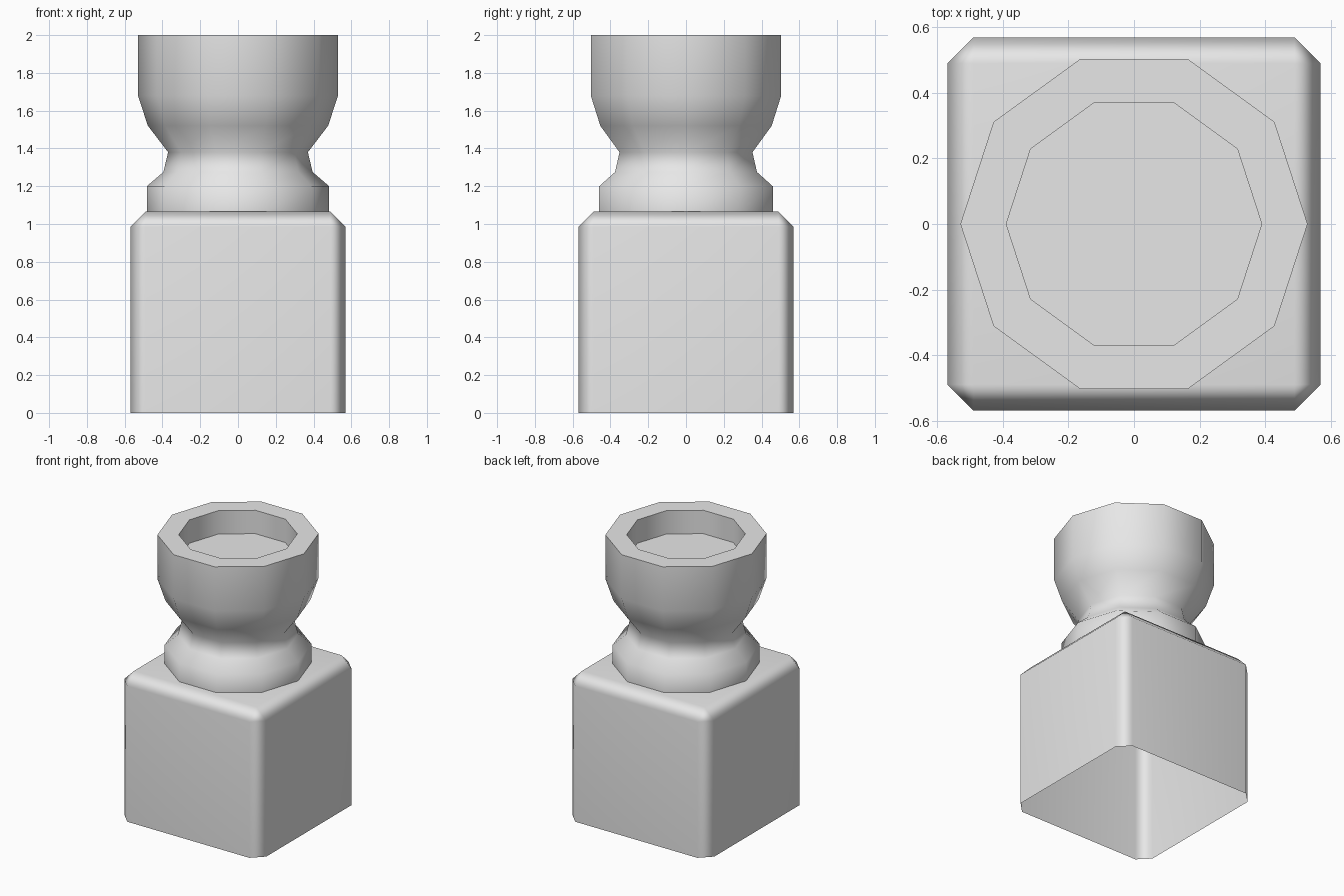
import bpy, bmesh
from math import cos, sin, pi, radians

cube = bpy.data.objects.get("Cube")
if cube:
    bpy.data.objects.remove(cube, do_unlink=True)

grey = bpy.data.materials.new("plain grey")
grey.use_nodes = True
grey.diffuse_color = (0.8, 0.8, 0.8, 1)
grey.node_tree.nodes["Principled BSDF"].inputs["Base Color"].default_value = (0.8, 0.8, 0.8, 1)


def finish(bm, name):
    bmesh.ops.recalc_face_normals(bm, faces=bm.faces)
    mesh = bpy.data.meshes.new(name)
    bm.to_mesh(mesh)
    bm.free()
    mesh.materials.append(grey)
    obj = bpy.data.objects.new(name, mesh)
    bpy.context.collection.objects.link(obj)
    bpy.ops.object.select_all(action='DESELECT')
    obj.select_set(True)
    bpy.context.view_layer.objects.active = obj
    bpy.ops.object.shade_smooth_by_angle(angle=radians(60))
    return obj


# Pedestal: chamfered block, open underneath
WIDTH, HEIGHT, CHAMFER = 1.14, 1.065, 0.08
bm = bmesh.new()
bmesh.ops.create_cube(bm, size=1)
for v in bm.verts:
    v.co = (v.co.x * WIDTH, v.co.y * WIDTH, (v.co.z + 0.5) * HEIGHT)
edges = [e for e in bm.edges if max(v.co.z for v in e.verts) > 0.5]
bmesh.ops.bevel(bm, geom=edges, offset=CHAMFER, segments=1, affect='EDGES')
bmesh.ops.recalc_face_normals(bm, faces=bm.faces)
bottom = [f for f in bm.faces if all(v.co.z < 0.001 for v in f.verts)]
bmesh.ops.delete(bm, geom=bottom, context='FACES')
pedestal = finish(bm, "pedestal")
pedestal.modifiers.new("even shading", 'WEIGHTED_NORMAL').keep_sharp = True

# Bowl: ten-sided lathe with a waisted foot and a shallow recess
SIDES = 10
profile = [(0.483, 1.065), (0.483, 1.2), (0.395, 1.275), (0.37, 1.38),
           (0.477, 1.52), (0.53, 1.68), (0.53, 2.0), (0.39, 2.0), (0.39, 1.83)]
bm = bmesh.new()
rings = [[bm.verts.new((r * cos(2 * pi * i / SIDES), r * sin(2 * pi * i / SIDES), z))
          for i in range(SIDES)] for r, z in profile]
for low, high in zip(rings, rings[1:]):
    for i in range(SIDES):
        j = (i + 1) % SIDES
        bm.faces.new((low[i], low[j], high[j], high[i]))
bm.faces.new(rings[-1])
finish(bm, "bowl")
